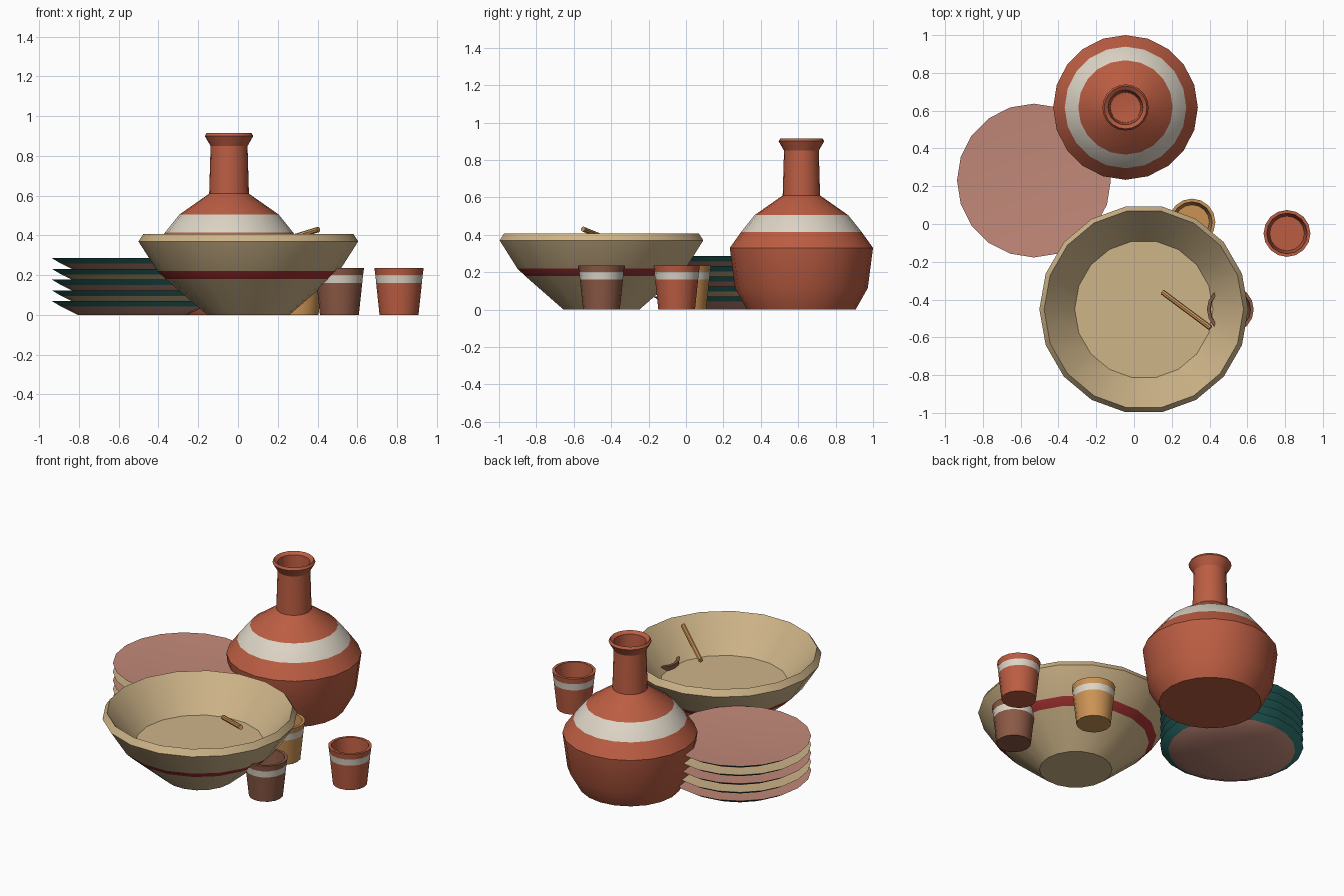
import bpy, bmesh, math
from mathutils import Vector

cube = bpy.data.objects.get("Cube")
if cube:
    bpy.data.objects.remove(cube, do_unlink=True)


def material(name, rgb):
    m = bpy.data.materials.new(name)
    m.use_nodes = True
    m.diffuse_color = (*rgb, 1)
    bsdf = next(n for n in m.node_tree.nodes if n.type == 'BSDF_PRINCIPLED')
    bsdf.inputs["Base Color"].default_value = (*rgb, 1)
    return m


terracotta = material("terracotta", (0.5, 0.11, 0.055))
chalk = material("chalk_white", (0.72, 0.66, 0.56))
tan = material("tan", (0.62, 0.46, 0.25))
crimson = material("crimson", (0.36, 0.03, 0.03))
teal = material("teal", (0.03, 0.2, 0.18))
pink = material("dusty_pink", (0.54, 0.25, 0.19))
ochre = material("ochre", (0.6, 0.29, 0.09))
brown = material("brown", (0.26, 0.1, 0.06))


def finish(obj):
    bpy.ops.object.select_all(action='DESELECT')
    obj.select_set(True)
    bpy.context.view_layer.objects.active = obj
    bpy.ops.object.shade_smooth_by_angle(angle=math.radians(30))


def lathe(name, location, profile, sides, base, band=None, band_color=None):
    """Revolve an (r, z) profile that starts and ends on the axis.
    The profile segments listed in band take band_color."""
    bm = bmesh.new()
    rings = []
    for r, z in profile:
        count = sides if r > 0 else 1
        rings.append([bm.verts.new((r * math.cos(math.tau * i / sides),
                                    r * math.sin(math.tau * i / sides), z))
                      for i in range(count)])
    for s, (low, high) in enumerate(zip(rings, rings[1:])):
        for i in range(sides):
            j = (i + 1) % sides
            if len(low) == 1:
                corners = (low[0], high[j], high[i])
            elif len(high) == 1:
                corners = (low[i], low[j], high[0])
            else:
                corners = (low[i], low[j], high[j], high[i])
            face = bm.faces.new(corners)
            face.material_index = int(band is not None and s == band)
    bmesh.ops.recalc_face_normals(bm, faces=bm.faces)
    mesh = bpy.data.meshes.new(name)
    bm.to_mesh(mesh)
    bm.free()
    mesh.materials.append(base)
    if band_color:
        mesh.materials.append(band_color)
    obj = bpy.data.objects.new(name, mesh)
    obj.location = location
    bpy.context.collection.objects.link(obj)
    finish(obj)
    return obj


# Tall vase with a white shoulder band and open neck
lathe("vase", (-0.045, 0.617, 0),
      [(0, 0), (0.29, 0), (0.355, 0.115), (0.383, 0.33), (0.322, 0.415),
       (0.25, 0.505), (0.1, 0.61), (0.093, 0.85), (0.122, 0.9), (0.113, 0.915),
       (0.092, 0.9), (0.08, 0.63), (0, 0.62)],
      20, terracotta, 4, chalk)

# Wide bowl with a crimson stripe
lathe("bowl", (0.052, -0.452, 0),
      [(0, 0), (0.206, 0), (0.415, 0.18), (0.457, 0.22), (0.553, 0.37),
       (0.528, 0.408), (0.366, 0.205), (0, 0.205)],
      18, tan, 2, crimson)

# Stack of shallow plates with teal rims
for k in range(5):
    lathe(f"plate_{k + 1}", (-0.53, 0.23, k * 0.054),
          [(0, 0), (0.275, 0), (0.36, 0.042), (0.407, 0.07), (0, 0.046)],
          20, tan if k % 2 else pink, 2, teal)

# Small cups
cup_profile = [(0, 0), (0.098, 0), (0.115, 0.16), (0.119, 0.2), (0.124, 0.235),
               (0.107, 0.235), (0.092, 0.03), (0, 0.03)]
for name, x, y, color in (("red_cup", 0.81, -0.05, terracotta),
                          ("ochre_cup", 0.307, 0.01, ochre),
                          ("brown_cup", 0.51, -0.452, brown)):
    lathe(name, (x, y, 0), cup_profile, 16, color, 2, chalk)

# Stirring stick hovering over the bowl
start, end = Vector((0.15, -0.36, 0.352)), Vector((0.405, -0.55, 0.43))
bpy.ops.mesh.primitive_cylinder_add(vertices=8, radius=0.014,
                                    depth=(end - start).length,
                                    location=(start + end) / 2)
stick = bpy.context.object
stick.name = "stirring_stick"
stick.rotation_euler = (end - start).to_track_quat('Z', 'Y').to_euler()
stick.data.materials.append(ochre)
finish(stick)
